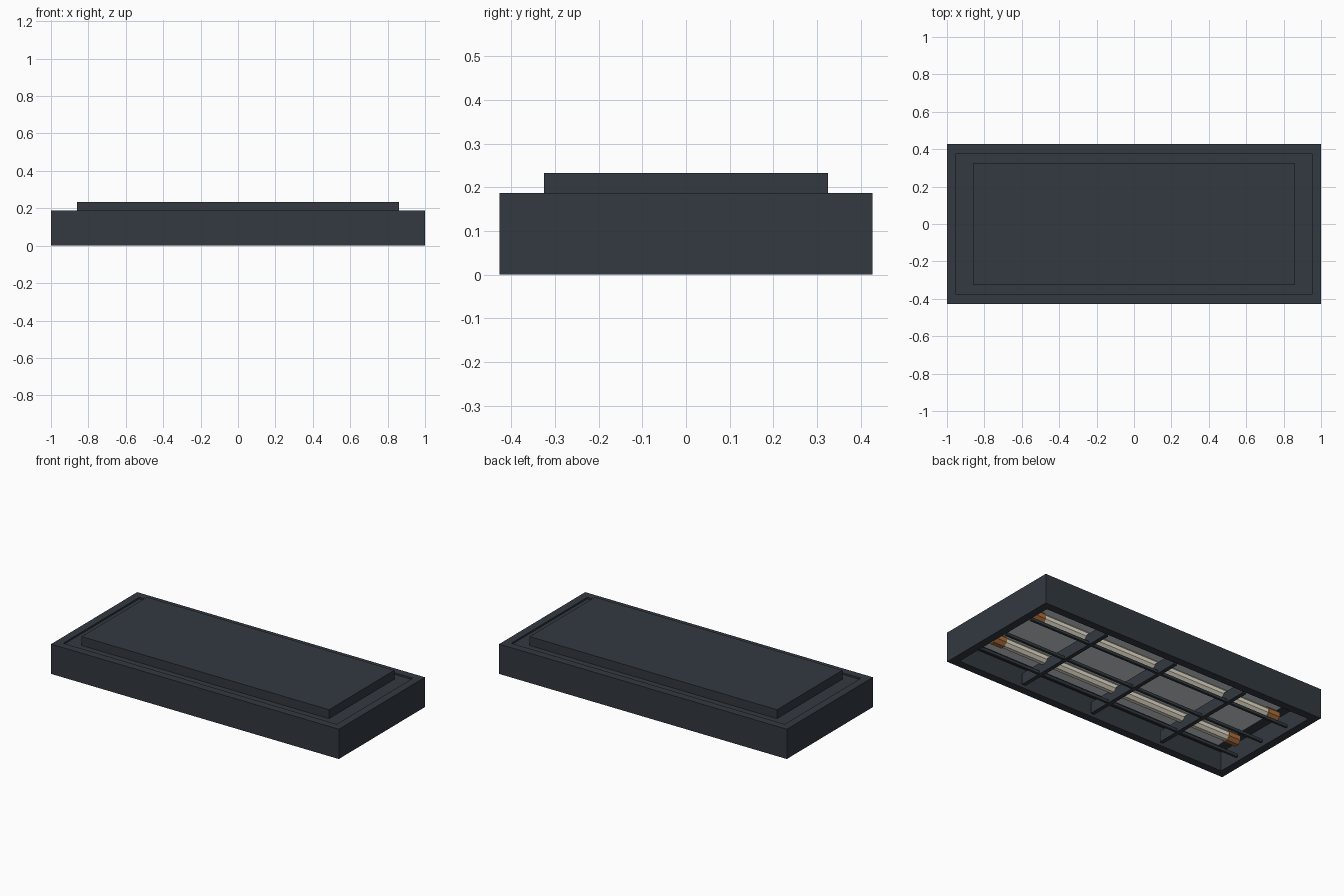
import bpy, bmesh, math
from mathutils import Matrix, Vector

cube = bpy.data.objects.get("Cube")
if cube:
    bpy.data.objects.remove(cube, do_unlink=True)


def material(name, rgb):
    m = bpy.data.materials.new(name)
    m.use_nodes = True
    m.diffuse_color = (*rgb, 1)
    m.node_tree.nodes["Principled BSDF"].inputs["Base Color"].default_value = (*rgb, 1)
    return m


SLATE = material("dark slate", (0.032, 0.041, 0.051))
PALE = material("pale grey", (0.66, 0.69, 0.72))
CREAM = material("warm cream", (0.78, 0.73, 0.61))
COPPER = material("copper", (0.41, 0.155, 0.045))


def finish(bm, name, mat):
    bmesh.ops.recalc_face_normals(bm, faces=bm.faces)
    mesh = bpy.data.meshes.new(name)
    bm.to_mesh(mesh)
    bm.free()
    mesh.materials.append(mat)
    obj = bpy.data.objects.new(name, mesh)
    bpy.context.collection.objects.link(obj)
    return obj


def box_mesh(size, centre):
    bm = bmesh.new()
    bmesh.ops.create_cube(bm, size=1)
    bmesh.ops.scale(bm, vec=size, verts=bm.verts)
    bmesh.ops.translate(bm, vec=centre, verts=bm.verts)
    return bm


def box(name, size, centre, mat):
    return finish(box_mesh(size, centre), name, mat)


def rod(name, radius, length, centre, mat):
    bm = bmesh.new()
    bmesh.ops.create_cone(bm, cap_ends=True, segments=8, radius1=radius,
                          radius2=radius, depth=length)
    turn = Matrix.Rotation(math.pi / 2, 4, "Y") @ Matrix.Rotation(math.pi / 8, 4, "Z")
    bmesh.ops.transform(bm, matrix=Matrix.Translation(centre) @ turn, verts=bm.verts)
    return finish(bm, name, mat)


def sink(bm, face, rim, shift):
    """Inset a face and move its middle along z to make a recess."""
    bmesh.ops.inset_region(bm, faces=[face], thickness=rim)
    inner = bmesh.ops.extrude_discrete_faces(bm, faces=[face])["faces"][0]
    bmesh.ops.translate(bm, vec=Vector((0, 0, shift)), verts=inner.verts)


LENGTH, WIDTH, HEIGHT = 2.0, 0.855, 0.187
RIM, DEPTH, STEP = 0.07, 0.12, 0.01

# Housing: deep recess underneath, shallow step on top
bm = box_mesh((LENGTH, WIDTH, HEIGHT), (0, 0, HEIGHT / 2))
by_height = sorted(bm.faces, key=lambda f: f.calc_center_median().z)
bottom, top = by_height[0], by_height[-1]
sink(bm, bottom, RIM, DEPTH)
sink(bm, top, RIM, -STEP)
finish(bm, "housing", SLATE)

# Raised lid on top
box("top_lid", (1.72, 0.65, 0.046 + STEP), (0, 0, HEIGHT + (0.046 - STEP) / 2), SLATE)

# Pale reflector on the recess roof
box("reflector", (1.76, 0.64, 0.008), (0, 0, DEPTH - 0.004), PALE)

# Two tubes with copper caps at both ends
for side, y in (("right_tube", -0.17), ("left_tube", 0.17)):
    rod(side, 0.031, 1.64, (0, y, 0.081), CREAM)
    for end in (-1, 1):
        rod(f"{side}_cap", 0.036, 0.08, (end * 0.85, y, 0.081), COPPER)

# Louvre grid across the opening
for x in (-0.5, 0, 0.5):
    box("cross_bar", (0.025, WIDTH - 2 * RIM, 0.07), (x, 0, 0.04), SLATE)
for y in (-0.215, 0, 0.215):
    box("long_bar", (LENGTH - 2 * RIM, 0.015, 0.018), (0, y, 0.016), SLATE)
